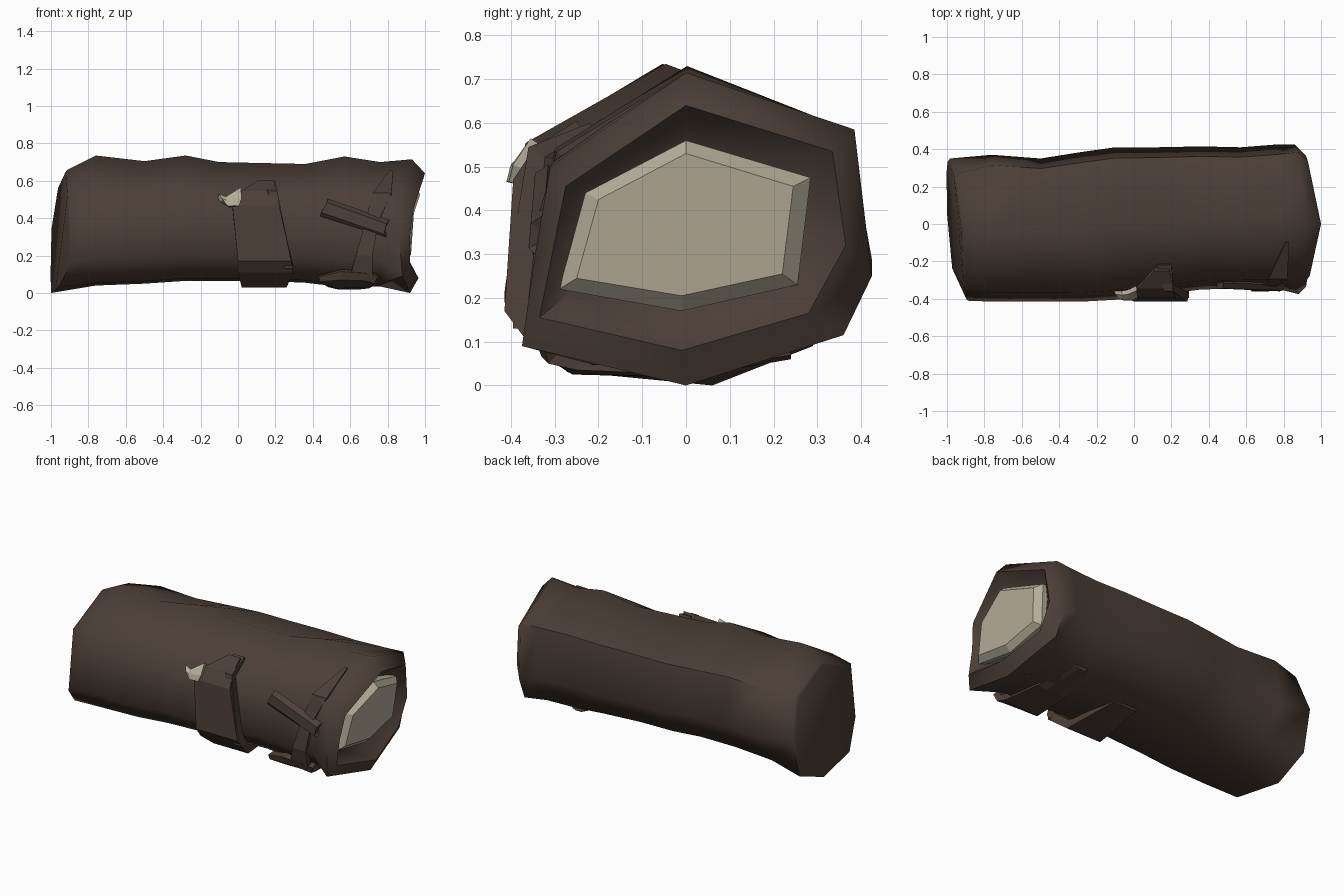
import bpy, bmesh
from math import radians
from mathutils import Vector

if "Cube" in bpy.data.objects:
    bpy.data.objects.remove(bpy.data.objects["Cube"], do_unlink=True)

CENTER = Vector((0, 0, .37))


def material(name, rgb):
    m = bpy.data.materials.new(name)
    m.use_nodes = True
    m.diffuse_color = (*rgb, 1)
    bsdf = m.node_tree.nodes["Principled BSDF"]
    bsdf.inputs["Base Color"].default_value = (*rgb, 1)
    bsdf.inputs["Roughness"].default_value = 0.9
    return m


BARK = material("dark brown bark", (0.072, 0.049, 0.038))
WOOD = material("pale wood", (0.47, 0.42, 0.325))


def build(name, rings, mat, closed=True, caps=()):
    """Skin equal-length rows of points and optionally cap some rows."""
    bm = bmesh.new()
    rows = [[bm.verts.new(p) for p in r] for r in rings]
    n = len(rows[0])
    for a, b in zip(rows, rows[1:]):
        for i in range(n if closed else n - 1):
            j = (i + 1) % n
            bm.faces.new((a[i], a[j], b[j], b[i]))
    for c in caps:
        bm.faces.new(rows[c])
    bmesh.ops.recalc_face_normals(bm, faces=bm.faces)
    outward = 0
    for f in bm.faces:
        away = f.calc_center_median() - CENTER
        away.x = 0 if not closed else away.x
        outward += f.normal.dot(away) * f.calc_area()
    if outward < 0:
        bmesh.ops.reverse_faces(bm, faces=bm.faces)
    mesh = bpy.data.meshes.new(name)
    bm.to_mesh(mesh)
    bm.free()
    mesh.materials.append(mat)
    ob = bpy.data.objects.new(name, mesh)
    bpy.context.collection.objects.link(ob)
    return ob


def smooth(ob, degrees):
    bpy.ops.object.select_all(action="DESELECT")
    ob.select_set(True)
    bpy.context.view_layer.objects.active = ob
    bpy.ops.object.shade_smooth_by_angle(angle=radians(degrees))


def sheet(name, rows, mat, thick):
    """Flat-shaded open sheet of points, thickened inward."""
    ob = build(name, rows, mat, closed=False)
    s = ob.modifiers.new("thickness", "SOLIDIFY")
    s.thickness = thick
    s.offset = -1


def strip(name, rows, mat, thick):
    """Sheet from rows of (y, z, left x, right x)."""
    sheet(name, [[(a, y, z), (b, y, z)] for y, z, a, b in rows], mat, thick)


# Log: one eight-sided section stretched to fit each station
section = [(.46, 1), (.93, .8), (1, .38), (.83, .1), (.57, 0), (.17, .02), (0, .22), (.06, .73)]
stations = [  # x, front, back, bottom, top
    (-.76, -.415, .37, .04, .735), (-.5, -.415, .35, .05, .705),
    (-.28, -.415, .385, .065, .735), (-.1, -.405, .41, .065, .70),
    (.12, -.38, .41, .065, .695), (.36, -.35, .415, .055, .69),
    (.57, -.345, .41, .03, .73), (.76, -.345, .425, .035, .70)]
rings = [[(x, f + u * (b - f), lo + v * (hi - lo)) for u, v in section]
         for x, f, b, lo, hi in stations]
for ring in rings:
    ring[1] = (*ring[1][:2], .585)   # straight shoulder along the back
butt = [(-.91, -.04, .66), (-.95, .27, .57), (-.985, .35, .34), (-.99, .29, .09),
        (-1, .06, 0), (-.96, -.25, .03), (-.89, -.41, .17), (-.9, -.35, .53)]
butt_cap = [(x - .012, y * .95, z * .95 + .02) for x, y, z in butt]
butt_cap[4] = (-1, .06, .03)
rim = [(.93, 0, .715), (.88, .385, .585), (.86, .425, .25), (.87, .36, .115),
       (.92, 0, 0), (.88, -.375, .09), (.86, -.345, .3), (.87, -.31, .5)]
lip = [(1, 0, .64), (.93, .335, .535), (.92, .365, .32), (.92, .28, .165),
       (.965, -.01, .08), (.92, -.335, .155), (.92, -.305, .305), (.94, -.275, .455)]
well = [(.86, y * .78, .37 + (z - .37) * .72) for x, y, z in lip]
smooth(build("log", [butt_cap, butt] + rings + [rim, lip, well], BARK, caps=(0, -1)), 58)

# Pale heartwood plug: shallow bevel around a bulging face
outline = [(0, .56), (.285, .475), (.255, .23), (-.01, .17), (-.29, .22), (-.23, .44)]
plug_face = [(.975, 0, .53), (.935, .245, .455), (.92, .22, .255),
             (.925, -.01, .205), (.92, -.25, .245), (.94, -.2, .425)]
plug_edge = [(f[0] - .035, y, z) for f, (y, z) in zip(plug_face, outline)]
plug_root = [(.85, y, z) for y, z in outline]
build("heartwood", [plug_root, plug_edge, plug_face], WOOD, caps=(2,))

# Broad loose bark band wrapping the front and underside
strip("bark_band", [(-.25, .605, .11, .19), (-.345, .545, .02, .205), (-.395, .47, -.03, .22),
                    (-.415, .17, 0, .285), (-.37, .11, 0, .295),
                    (-.27, .03, .02, .26), (-.1, .035, .04, .25),
                    (.09, .055, .06, .22)], BARK, .05)
# Raised edge of that band
strip("band_edge", [(-.22, .6, .12, .2), (-.36, .545, .16, .21),
                    (-.4, .3, .21, .26), (-.395, .13, .25, .295)], BARK, .05)

# Exposed wood splinter beside the band
splinter = [[(-.1, -.375, .53), (-.065, -.38, .515), (-.03, -.375, .537), (.015, -.355, .565)],
            [(-.085, -.4, .505), (-.06, -.402, .495), (-.03, -.402, .5), (.02, -.395, .505)],
            [(-.06, -.405, .47), (-.05, -.41, .465), (-.02, -.41, .467), (.005, -.405, .465)]]
sheet("pale_splinter", splinter, WOOD, .03)

# Curled sliver lying diagonally across the front
sliver = [[(.48, -.315, .505), (.81, -.325, .39)], [(.475, -.345, .485), (.795, -.355, .37)],
          [(.445, -.345, .43), (.78, -.36, .315)], [(.44, -.33, .41), (.79, -.345, .3)]]
sheet("diagonal_sliver", sliver, BARK, .035)

# Low fold beside the open end
strip("end_fold", [(-.1, .655, .81, .83), (-.295, .535, .72, .82), (-.34, .38, .68, .75),
                   (-.36, .2, .63, .72), (-.335, .09, .6, .72)], BARK, .03)

# Lower flap curling under the log and tapering toward the back
flap = [[(.43, -.315, .085), (.55, -.345, .115), (.68, -.345, .105), (.75, -.325, .09)],
        [(.44, -.315, .06), (.55, -.33, .07), (.68, -.33, .065), (.73, -.315, .05)],
        [(.46, -.25, .045), (.53, -.26, .025), (.66, -.26, .028), (.72, -.25, .035)],
        [(.48, 0, .032), (.54, 0, .018), (.64, 0, .018), (.7, 0, .025)],
        [(.54, .24, .07), (.56, .24, .06), (.6, .24, .06), (.62, .24, .07)]]
sheet("lower_flap", flap, BARK, .04)
